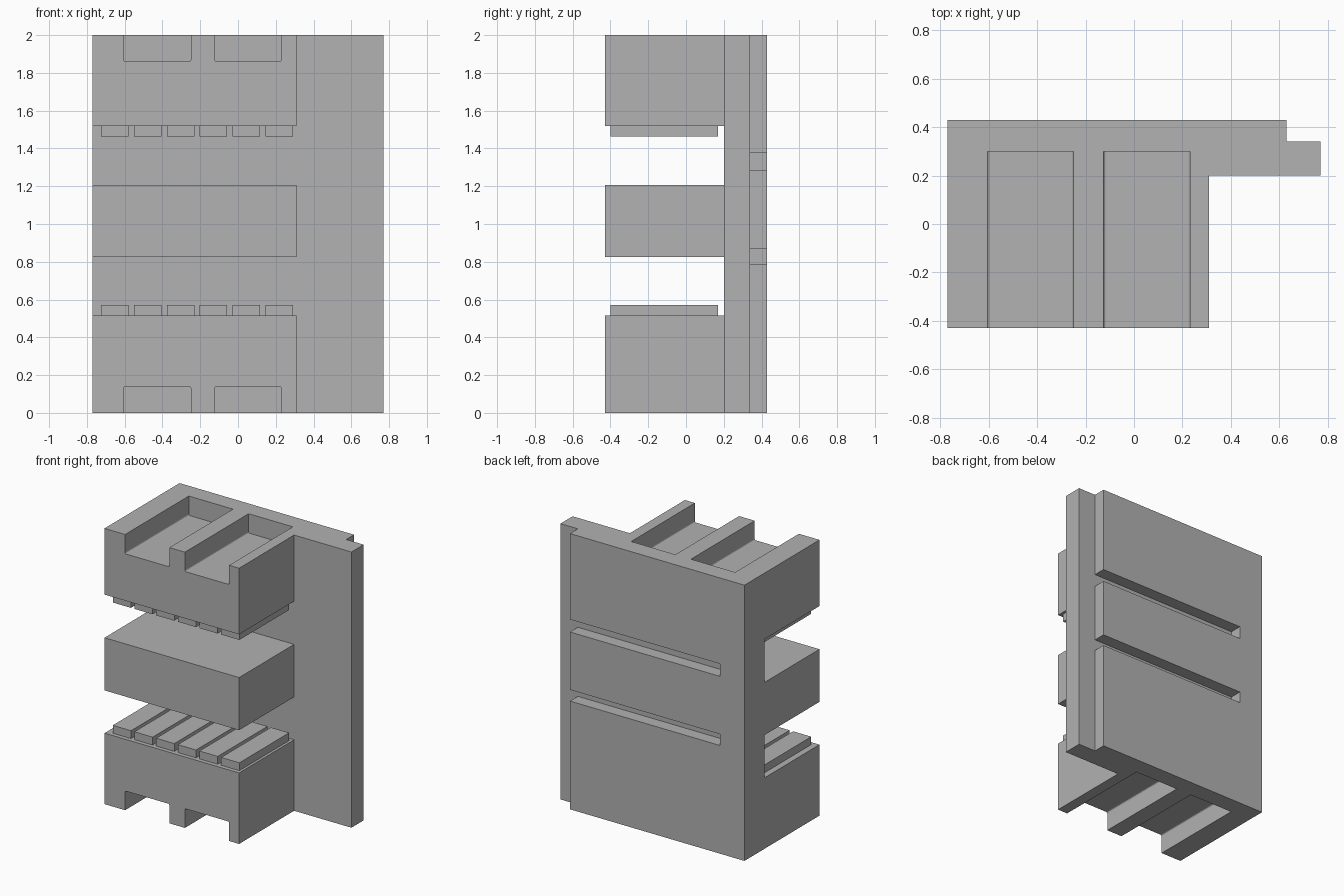
import bpy
import bmesh

if "Cube" in bpy.data.objects:
    bpy.data.objects.remove(bpy.data.objects["Cube"], do_unlink=True)

grey = bpy.data.materials.new("plain grey")
grey.use_nodes = True
COLOUR = (0.445, 0.445, 0.445, 1)
grey.diffuse_color = COLOUR
grey.node_tree.nodes["Principled BSDF"].inputs["Base Color"].default_value = COLOUR


def prism(name, outline, z0, z1, bevel=0):
    """Extrude a plan outline upward; optionally round the edges along y."""
    bm = bmesh.new()
    base = bm.faces.new([bm.verts.new((x, y, z0)) for x, y in outline])
    top = bmesh.ops.extrude_face_region(bm, geom=[base])["geom"]
    for v in top:
        if isinstance(v, bmesh.types.BMVert):
            v.co.z = z1
    bmesh.ops.recalc_face_normals(bm, faces=bm.faces)
    if bevel:
        along_y = [e for e in bm.edges
                   if abs(e.verts[0].co.y - e.verts[1].co.y) > 0.1]
        bmesh.ops.bevel(bm, geom=along_y, offset=bevel, segments=3,
                        profile=0.5, affect='EDGES')
    mesh = bpy.data.meshes.new(name)
    bm.to_mesh(mesh)
    bm.free()
    mesh.materials.append(grey)
    obj = bpy.data.objects.new(name, mesh)
    bpy.context.collection.objects.link(obj)
    return obj


def box(name, x, y, z, bevel=0):
    corners = [(x[0], y[0]), (x[1], y[0]), (x[1], y[1]), (x[0], y[1])]
    return prism(name, corners, z[0], z[1], bevel)


def cut(target, cutter):
    """Subtract a helper solid, then discard it."""
    cutter.hide_render = True
    mod = target.modifiers.new("cut", 'BOOLEAN')
    mod.operation = 'DIFFERENCE'
    mod.solver = 'EXACT'
    mod.object = cutter
    bpy.context.view_layer.objects.active = target
    bpy.ops.object.modifier_apply(modifier=mod.name)
    bpy.data.objects.remove(cutter, do_unlink=True)


# Body: thick block with a side flange stepped at the rear corner
plan = [(-0.77, -0.43), (0.31, -0.43), (0.31, 0.2), (0.77, 0.2),
        (0.77, 0.34), (0.63, 0.34), (0.63, 0.43), (-0.77, 0.43)]
body = prism("body", plan, 0, 2)

# Two openings that leave three forward blocks on the back plate
for z in ((0.515, 0.825), (1.207, 1.52)):
    cut(body, box("opening_cutter", (-0.9, 0.31), (-0.6, 0.2), z))

# Horizontal grooves across the back, open at the step
for z in ((0.785, 0.867), (1.286, 1.377)):
    cut(body, box("groove_cutter", (-0.575, 0.7), (0.34, 0.6), z))

# Paired pockets in the top and bottom, open to the front
for x in ((-0.605, -0.25), (-0.125, 0.23)):
    for z in ((-0.2, 0.14), (1.86, 2.2)):
        cut(body, box("pocket_cutter", x, (-0.6, 0.3), z, bevel=0.01))

# Raised slats facing each other on the lower and upper blocks
for i in range(6):
    x = -0.725 + 0.174 * i
    for level, z in (("lower", (0.515, 0.572)), ("upper", (1.463, 1.52))):
        box(f"{level}_slat_{i + 1}", (x, x + 0.146), (-0.4, 0.17), z)
